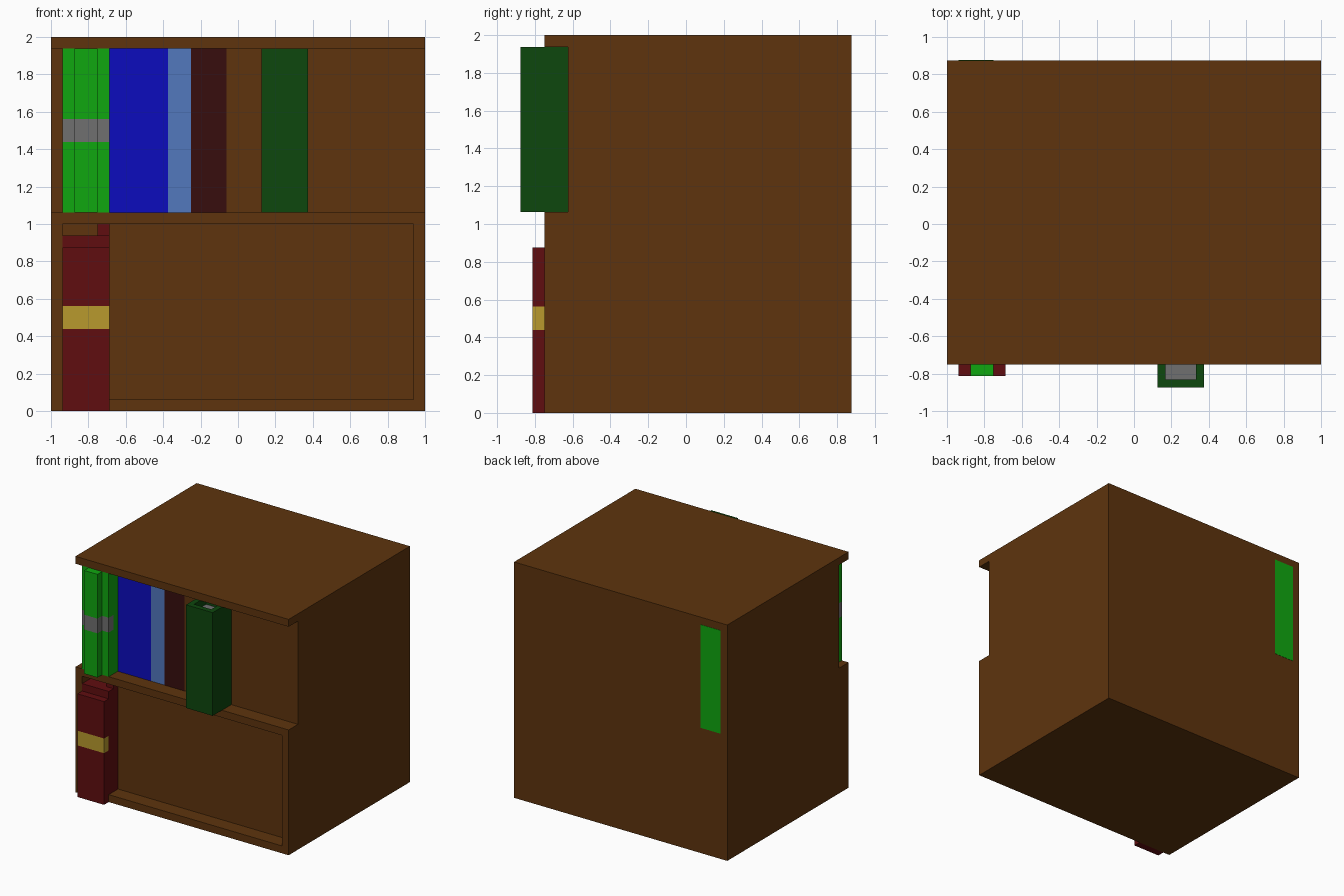
import bpy
import bmesh
from mathutils import Vector

cube = bpy.data.objects.get("Cube")
if cube:
    bpy.data.objects.remove(cube, do_unlink=True)

U = 1 / 16  # modelling grid step


def material(name, r, g, b):
    """Flat colour given as 0-255 screen values, stored as linear."""
    lin = [((c / 255 + 0.055) / 1.055) ** 2.4 if c > 10 else c / 255 / 12.92
           for c in (r, g, b)]
    m = bpy.data.materials.new(name)
    m.use_nodes = True
    m.diffuse_color = (*lin, 1)
    bsdf = m.node_tree.nodes["Principled BSDF"]
    bsdf.inputs["Base Color"].default_value = (*lin, 1)
    bsdf.inputs["Roughness"].default_value = 0.9
    return m


wood = material("brown wood", 94, 52, 13)
green = material("bright green", 16, 167, 16)
grey = material("grey", 112, 112, 112)
blue = material("blue", 12, 12, 190)
light_blue = material("light blue", 82, 120, 190)
maroon = material("dark maroon", 55, 13, 13)
dark_green = material("dark green", 13, 71, 13)
red = material("red", 96, 13, 16)
gold = material("gold", 184, 154, 45)


def add_box(bm, x, y, z):
    """Box between (min, max) ranges; returns its faces."""
    verts = bmesh.ops.create_cube(bm, size=1)["verts"]
    for v in verts:
        v.co = Vector([lo + (c + 0.5) * (hi - lo)
                       for c, (lo, hi) in zip(v.co, (x, y, z))])
    return list({f for v in verts for f in v.link_faces})


def finish(name, bm, mats):
    mesh = bpy.data.meshes.new(name)
    bm.normal_update()
    bm.to_mesh(mesh)
    bm.free()
    for m in mats:
        mesh.materials.append(m)
    obj = bpy.data.objects.new(name, mesh)
    bpy.context.collection.objects.link(obj)
    return obj


def boxes(name, parts, mats, band=None):
    """Joined boxes; faces inside the band's height and depth get colour 1."""
    bm = bmesh.new()
    for p in parts:
        add_box(bm, *p)
    if band:
        z0, z1, depth = band
        for co, no in (((0, 0, z0), (0, 0, 1)), ((0, 0, z1), (0, 0, 1)),
                       ((0, depth, 0), (0, 1, 0))):
            bmesh.ops.bisect_plane(
                bm, geom=bm.verts[:] + bm.edges[:] + bm.faces[:],
                plane_co=co, plane_no=no)
        for f in bm.faces:
            c = f.calc_center_median()
            if z0 < c.z < z1 and c.y < depth:
                f.material_index = 1
    return finish(name, bm, mats)


FRONT, WALL, BACK = -12 * U, -10 * U, 14 * U
TOP, SHELF = 31 * U, 17 * U
RIM = (FRONT, WALL)

# Cabinet body and its protruding front boards
boxes("cabinet_body", [((-1, 1), (WALL, BACK), (0, 2))], [wood])
boxes("top_board", [((-1, 1), RIM, (TOP, 2))], [wood])
boxes("middle_shelf", [((-1, 1), RIM, (1, SHELF))], [wood])
boxes("bottom_board", [((-1, 1), RIM, (0, U))], [wood])
for side, name in ((-1, "right_post"), (1, "left_post")):
    xs = sorted((side, side * 15 * U))
    boxes(name, [(xs, RIM, (U, 1))], [wood])

# Flush book spines on the upper shelf
for name, x0, x1, mat in (("blue_book", -11, -6, blue),
                          ("light_blue_book", -6, -4, light_blue),
                          ("maroon_book", -4, -1, maroon)):
    boxes(name, [((x0 * U, x1 * U), (WALL - 0.004, WALL), (SHELF, TOP))], [mat])

# Bright green book with a raised spine and grey band
boxes("green_book",
      [((-15 * U, -11 * U), RIM, (SHELF, TOP)),
       ((-14 * U, -12 * U), (-13 * U, FRONT), (SHELF, TOP))],
      [green, grey], band=(23 * U, 25 * U, -11 * U))

# Green panel showing on the back of the cabinet
boxes("back_panel", [((-15 * U, -12 * U), (BACK, BACK + 0.002), (SHELF, TOP))], [green])

# Dark green book pulled forward, pages sunk into its top
bm = bmesh.new()
faces = add_box(bm, (2 * U, 6 * U), (-14 * U, WALL), (SHELF, TOP))
bm.normal_update()
top = max(faces, key=lambda f: f.calc_center_median().z)
bmesh.ops.inset_region(bm, faces=[top], thickness=U)
inner = bmesh.ops.extrude_discrete_faces(bm, faces=[top])["faces"][0]
bmesh.ops.translate(bm, verts=inner.verts[:], vec=(0, 0, -U))
inner.material_index = 1
finish("dark_green_book", bm, [dark_green, grey])

# Red book in the lower compartment, stepped at the top, gold band
RX = (-15 * U, -11 * U)
boxes("red_book",
      [(RX, (-13 * U, FRONT), (0, 14 * U)),
       (RX, RIM, (U, 15 * U)),
       ((-12 * U, -11 * U), (-11 * U, WALL), (15 * U, 1))],
      [red, gold], band=(7 * U, 9 * U, FRONT))
